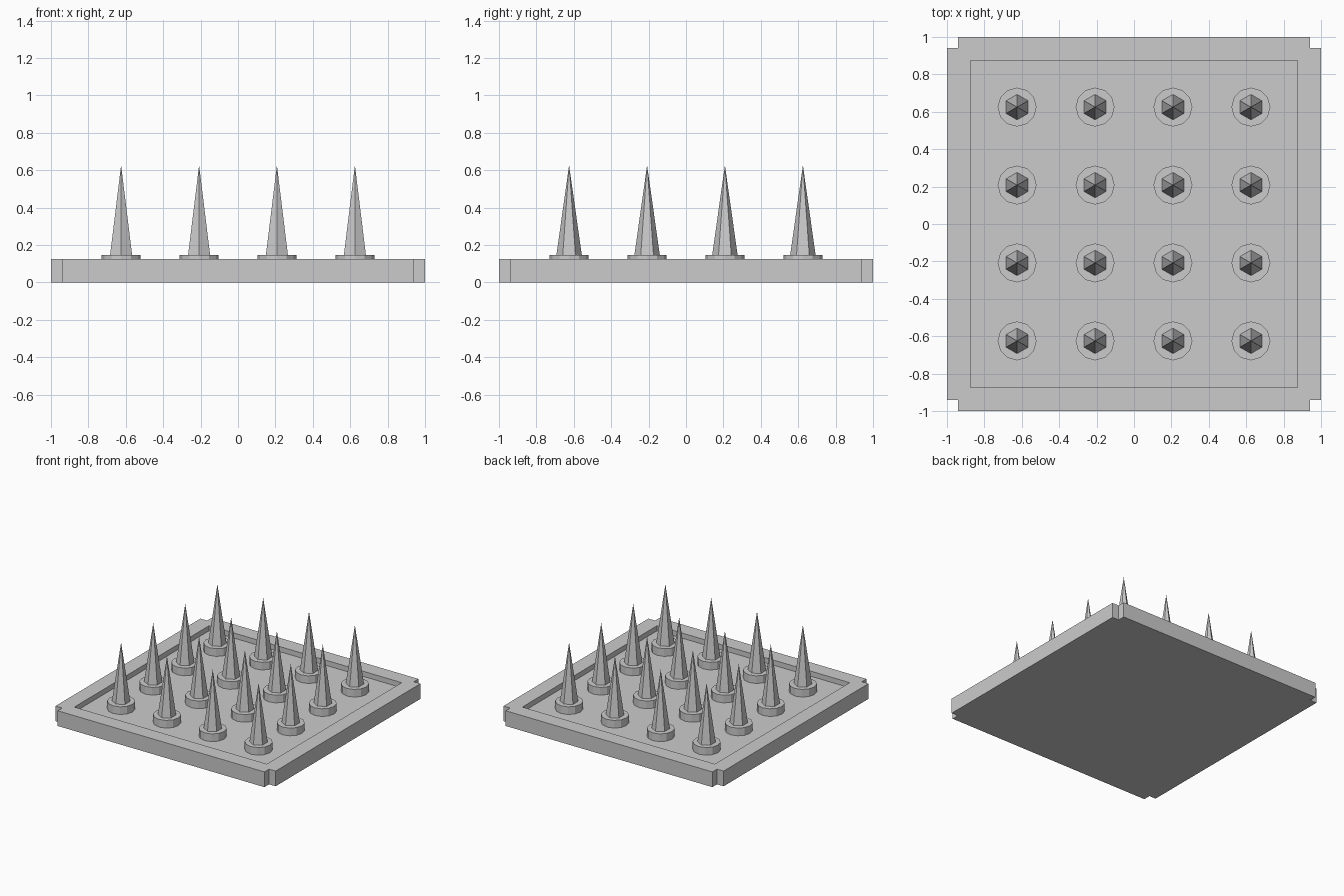
import bpy, bmesh
from math import radians
from mathutils import Matrix

if "Cube" in bpy.data.objects:
    bpy.data.objects.remove(bpy.data.objects["Cube"])

H, FLOOR, DISC_TOP, TIP = 0.125, 0.083, 0.146, 0.627
SPOTS = [-0.625, -0.208, 0.208, 0.625]


def finish(name, bm):
    bmesh.ops.recalc_face_normals(bm, faces=bm.faces)
    me = bpy.data.meshes.new(name)
    bm.to_mesh(me)
    bm.free()
    ob = bpy.data.objects.new(name, me)
    bpy.context.collection.objects.link(ob)
    return ob


def cone(name, sides, r1, r2, z0, z1, x, y, turn=0):
    bm = bmesh.new()
    place = Matrix.Translation((x, y, (z0 + z1) / 2)) @ Matrix.Rotation(radians(turn), 4, 'Z')
    bmesh.ops.create_cone(bm, cap_ends=True, segments=sides, radius1=r1, radius2=r2,
                          depth=z1 - z0, matrix=place)
    bmesh.ops.remove_doubles(bm, verts=bm.verts, dist=1e-5)
    return finish(name, bm)


# Base plate: square outline with a small square notch at each corner
n, e = 0.94, 1.0
quarter = [(e, -n), (e, n), (n, n)]
outline = []
for k in range(4):
    for x, y in quarter:
        for _ in range(k):
            x, y = -y, x
        outline.append((x, y))

bm = bmesh.new()
face = bm.faces.new([bm.verts.new((x, y, 0)) for x, y in outline])
ext = bmesh.ops.extrude_face_region(bm, geom=[face], use_keep_orig=True)
top = [v for v in ext['geom'] if isinstance(v, bmesh.types.BMVert)]
bmesh.ops.translate(bm, verts=top, vec=(0, 0, H))
plate = finish("base_plate", bm)

# Shallow square tray cut into the top
bm = bmesh.new()
bmesh.ops.create_cube(bm, size=1, matrix=Matrix.Translation((0, 0, FLOOR + 0.1))
                      @ Matrix.Diagonal((1.75, 1.75, 0.2, 1)))
cutter = finish("tray_cutter", bm)
cutter.hide_render = True
cutter.hide_viewport = True
cut = plate.modifiers.new("tray", 'BOOLEAN')
cut.operation = 'DIFFERENCE'
cut.solver = 'EXACT'
cut.object = cutter

# Grid of hexagonal spikes, each on a round collar
for x in SPOTS:
    for y in SPOTS:
        cone("spike_collar", 12, 0.104, 0.104, FLOOR, DISC_TOP, x, y)
        cone("spike", 6, 0.068, 0, DISC_TOP, TIP, x, y)
